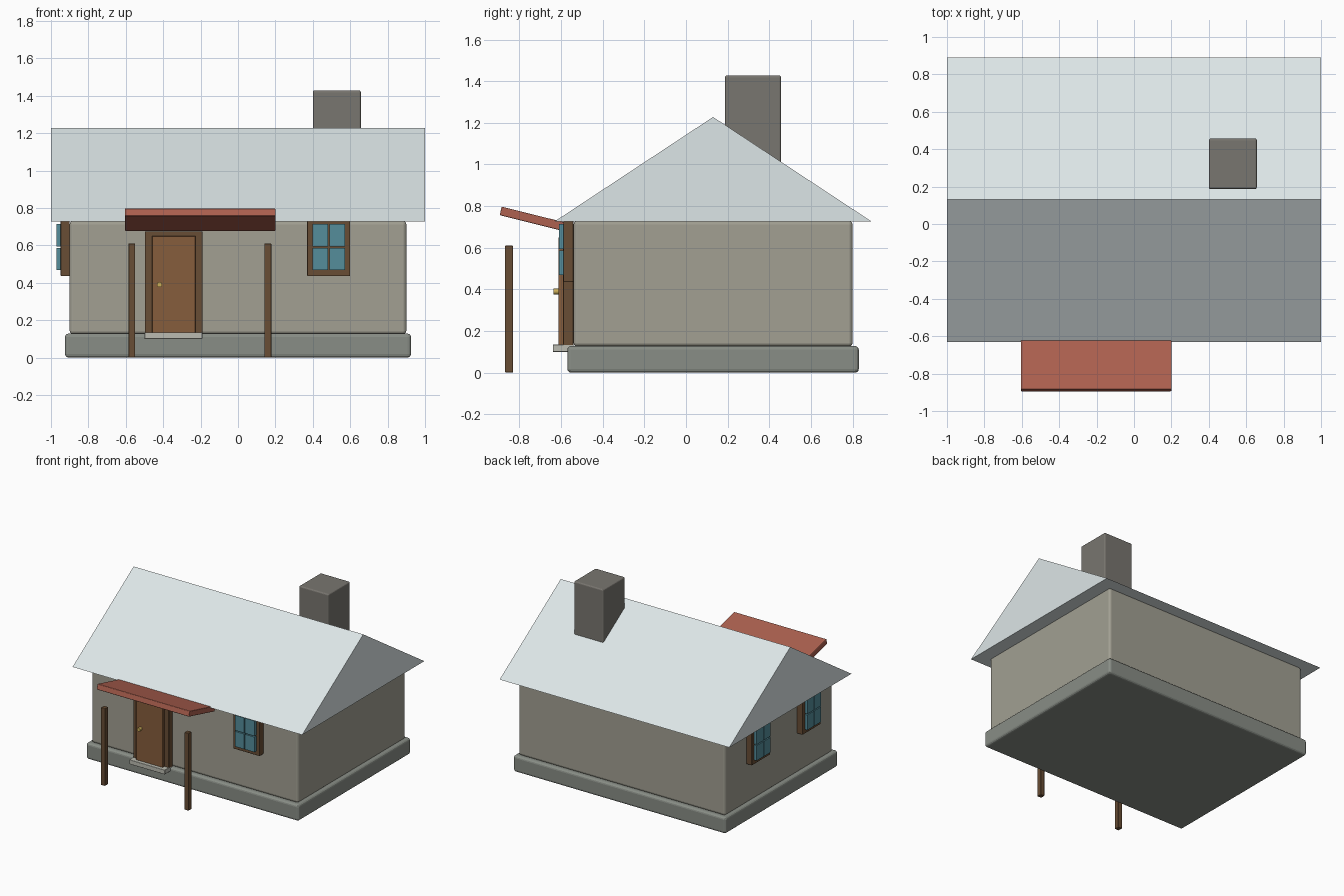
import bpy, bmesh
from math import radians

if "Cube" in bpy.data.objects:
    bpy.data.objects.remove(bpy.data.objects["Cube"])

def mat(name, r, g, b):
    m = bpy.data.materials.new(name)
    m.diffuse_color = (r, g, b, 1)
    m.use_nodes = True
    m.node_tree.nodes["Principled BSDF"].inputs["Base Color"].default_value = m.diffuse_color
    return m

STONE = mat("stone", .25, .27, .24)
PLASTER = mat("plaster", .36, .35, .29)
SLATE = mat("roof_tin", .72, .79, .80)
BRICK = mat("chimney_stone", .19, .18, .16)
RED = mat("awning_red", .42, .12, .08)
WOOD = mat("dark_wood", .14, .075, .035)
DOOR = mat("door_wood", .24, .11, .045)
GLASS = mat("glass", .09, .27, .33)
STEP = mat("step_stone", .5, .5, .44)
BRASS = mat("brass", .6, .42, .1)

def box(name, lo, hi, m, bevel=0.0, rot=0.0):
    bm = bmesh.new()
    bmesh.ops.create_cube(bm, size=1)
    bmesh.ops.scale(bm, vec=[h - l for l, h in zip(lo, hi)], verts=bm.verts)
    me = bpy.data.meshes.new(name)
    bm.to_mesh(me)
    bm.free()
    me.materials.append(m)
    ob = bpy.data.objects.new(name, me)
    ob.location = [(l + h) / 2 for l, h in zip(lo, hi)]
    ob.rotation_euler.x = rot
    bpy.context.collection.objects.link(ob)
    if bevel:
        b = ob.modifiers.new("bevel", 'BEVEL')
        b.width = bevel
        b.segments = 3
    return ob

# Main body
box("foundation", (-.925, -.57, 0), (.925, .83, .128), STONE, .018)
box("walls", (-.9, -.54, .125), (.9, .8, .73), PLASTER, .018)
box("chimney", (.4, .187, .8), (.657, .457, 1.428), BRICK, .01)

# Solid gable roof extruded from a triangle
bm = bmesh.new()
tri = [bm.verts.new((-1, y, z)) for y, z in ((-.63, .727), (.89, .727), (.13, 1.228))]
face = bm.faces.new(tri)
ext = bmesh.ops.extrude_face_region(bm, geom=[face])
bmesh.ops.translate(bm, vec=(2, 0, 0),
                    verts=[v for v in ext["geom"] if isinstance(v, bmesh.types.BMVert)])
bmesh.ops.recalc_face_normals(bm, faces=bm.faces)
me = bpy.data.meshes.new("roof")
bm.to_mesh(me)
bm.free()
me.materials.append(SLATE)
bpy.context.collection.objects.link(bpy.data.objects.new("roof", me))

# Porch awning, posts and step
box("awning", (-.605, -.895, .716), (.2, -.565, .758), RED, .004, radians(-14))
for side, x in (("left", -.568), ("right", .16)):
    box("porch_post_" + side, (x - .018, -.869, 0), (x + .018, -.831, .61), WOOD, .004)
box("door_step", (-.5, -.64, .1), (-.19, -.54, .135), STEP, .003)

# Door
box("door_frame", (-.498, -.59, .12), (-.19, -.54, .675), WOOD, .004)
box("door", (-.46, -.612, .132), (-.227, -.588, .65), DOOR, .004)
bpy.ops.mesh.primitive_cylinder_add(vertices=16, radius=.014, depth=.026,
                                    location=(-.42, -.624, .39), rotation=(radians(90), 0, 0))
knob = bpy.context.object
knob.name = "door_knob"
knob.data.materials.append(BRASS)
bpy.ops.object.shade_smooth_by_angle()

# Windows: a frame block with four raised panes
def window(name, c, wall, along_x):
    def part(n, a0, a1, d0, d1, z0, z1, m, bev):
        lo, hi = (c + a0, wall - d1, z0), (c + a1, wall - d0, z1)
        if not along_x:
            lo, hi = (lo[1], lo[0], z0), (hi[1], hi[0], z1)
        box(n, lo, hi, m, bev)
    part(name + "_frame", -.115, .115, 0, .048, .435, .73, WOOD, .004)
    for i, a in enumerate((-.086, .004)):
        for j, z in enumerate((.468, .595)):
            part(f"{name}_pane_{i}{j}", a, a + .082, .04, .07, z, z + .119, GLASS, 0)

window("front_window", .485, -.54, True)
window("left_window_front", -.21, -.9, False)
window("left_window_back", .42, -.9, False)
